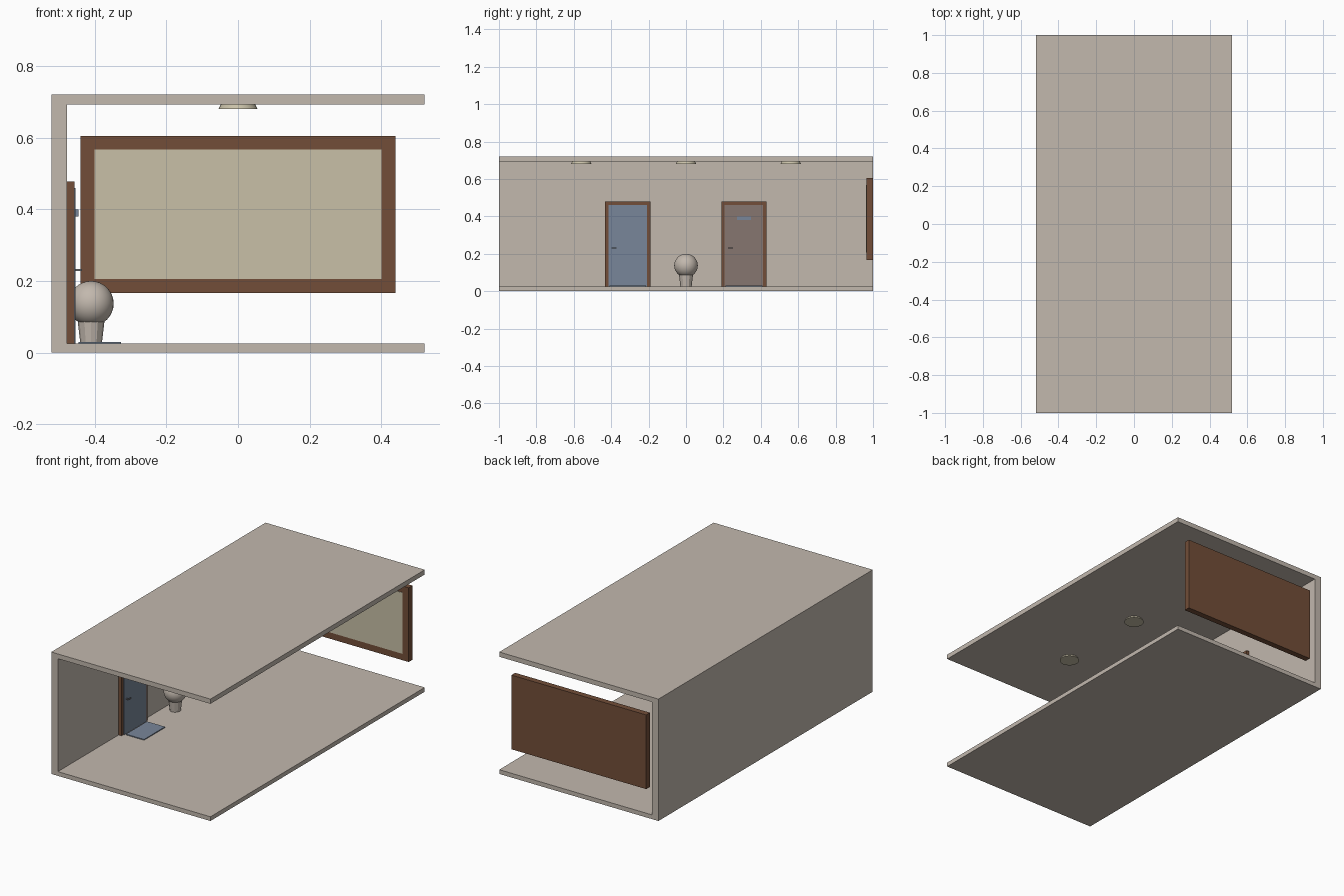
import bpy
import math

cube = bpy.data.objects.get("Cube")
if cube:
    bpy.data.objects.remove(cube, do_unlink=True)


def material(name, rgb):
    m = bpy.data.materials.new(name)
    m.use_nodes = True
    m.diffuse_color = (*rgb, 1)
    m.node_tree.nodes["Principled BSDF"].inputs["Base Color"].default_value = (*rgb, 1)
    return m


plaster = material("warm plaster", (0.54, 0.48, 0.42))
wood = material("brown wood", (0.17, 0.076, 0.04))
cream = material("cream", (0.58, 0.53, 0.39))
blue = material("slate blue", (0.19, 0.24, 0.32))
mauve = material("dusty mauve", (0.24, 0.18, 0.16))
steel = material("steel", (0.22, 0.22, 0.23))


def box(name, x, y, z, mat):
    """Box spanning the three (low, high) ranges."""
    spans = (x, y, z)
    bpy.ops.mesh.primitive_cube_add(size=1, location=[(a + b) / 2 for a, b in spans])
    ob = bpy.context.object
    ob.name = name
    ob.scale = [b - a for a, b in spans]
    bpy.ops.object.transform_apply(location=False, rotation=False, scale=True)
    ob.data.materials.append(mat)
    return ob


def cone(name, loc, low_r, high_r, depth, sides, mat):
    bpy.ops.mesh.primitive_cone_add(vertices=sides, radius1=low_r, radius2=high_r,
                                    depth=depth, location=loc)
    ob = bpy.context.object
    ob.name = name
    ob.data.materials.append(mat)
    return ob


# Corridor shell: open on the left side and at both ends
box("floor", (-0.52, 0.52), (-1, 1), (0, 0.025), plaster)
box("side_wall", (-0.52, -0.477), (-1, 1), (0.025, 0.692), plaster)
box("ceiling", (-0.52, 0.52), (-1, 1), (0.692, 0.72), plaster)

# Framed panel at the far end
box("panel_frame", (-0.44, 0.44), (0.965, 1), (0.167, 0.605), wood)
box("panel_face", (-0.4, 0.4), (0.962, 0.966), (0.206, 0.567), cream)


# Doors with frame, lever handle, sign plate and mat
def door(tag, y, leaf):
    half, edge, back = 0.121, 0.018, -0.478
    for side, s in (("near", -1), ("far", 1)):
        ends = sorted((y + s * half, y + s * (half - edge)))
        box(f"{tag}_door_{side}_jamb", (back, -0.457), ends, (0.025, 0.478), wood)
    box(f"{tag}_door_lintel", (back, -0.457), (y - half, y + half), (0.46, 0.478), wood)
    box(f"{tag}_door_leaf", (back, -0.453), (y - half + edge, y + half - edge),
        (0.025, 0.46), leaf)
    box(f"{tag}_door_handle_stem", (-0.454, -0.436), (y - 0.086, y - 0.08),
        (0.228, 0.234), steel)
    box(f"{tag}_door_handle_lever", (-0.44, -0.435), (y - 0.086, y - 0.06),
        (0.228, 0.234), steel)
    box(f"{tag}_door_sign", (-0.454, -0.445), (y - 0.037, y + 0.037),
        (0.38, 0.4), blue)
    box(f"{tag}_door_mat", (-0.445, -0.327), (y - 0.098, y + 0.098),
        (0.025, 0.03), blue)


door("front", -0.312, blue)
door("rear", 0.31, mauve)

# Potted topiary between the doors
cone("plant_pot", (-0.41, 0, 0.059), 0.03, 0.038, 0.068, 12, plaster)
bpy.ops.mesh.primitive_uv_sphere_add(segments=32, ring_count=16, radius=0.063,
                                     location=(-0.41, 0, 0.137))
ball = bpy.context.object
ball.name = "plant_ball"
ball.data.materials.append(plaster)
bpy.ops.object.shade_smooth_by_angle(angle=math.radians(40))

# Round ceiling lamps
for i, y in enumerate((-0.56, 0, 0.56)):
    cone(f"ceiling_lamp_{i + 1}", (0, y, 0.6865), 0.054, 0.048, 0.012, 32, cream)
    bpy.ops.object.shade_smooth_by_angle(angle=math.radians(30))
